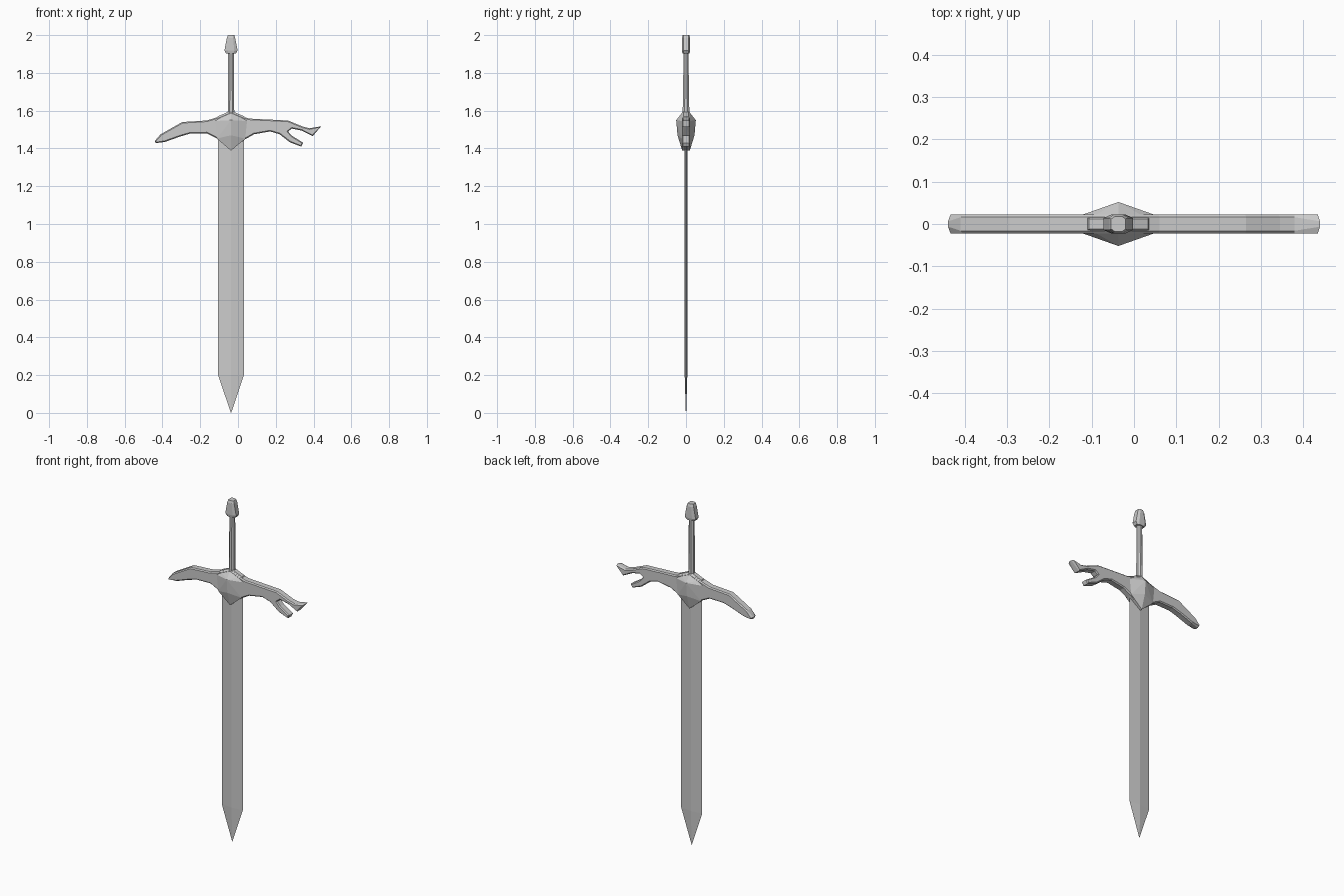
import bpy, bmesh
from math import cos, sin, pi

if "Cube" in bpy.data.objects:
    bpy.data.objects.remove(bpy.data.objects["Cube"])

CX = -0.037  # sword axis


def finish(bm, name):
    bmesh.ops.recalc_face_normals(bm, faces=bm.faces)
    me = bpy.data.meshes.new(name)
    bm.to_mesh(me)
    bm.free()
    ob = bpy.data.objects.new(name, me)
    bpy.context.collection.objects.link(ob)
    return ob


def loft(name, section, levels):
    """Stack a unit section (x, y) through levels of (z, x scale, y scale)."""
    bm = bmesh.new()
    rings = [[bm.verts.new((CX + x * sx, y * sy, z)) for x, y in section]
             for z, sx, sy in levels]
    n = len(section)
    for a, b in zip(rings, rings[1:]):
        for i in range(n):
            j = (i + 1) % n
            bm.faces.new((a[i], a[j], b[j], b[i]))
    bm.faces.new(rings[0])
    bm.faces.new(rings[-1])
    return finish(bm, name)


# Blade: thin diamond section with a pointed tip
diamond = [(1, 0), (0, 1), (-1, 0), (0, -1)]
loft("blade", diamond, [(0, .001, .001), (.2, .068, .007), (1.5, .068, .007)])

# Grip: octagonal, slightly deeper towards the guard
octagon = [(cos(pi / 8 + i * pi / 4) / cos(pi / 8), sin(pi / 8 + i * pi / 4) / cos(pi / 8))
           for i in range(8)]
loft("grip", octagon, [(1.56, .018, .019), (1.66, .016, .016), (1.93, .015, .013)])

# Pommel: faceted block tapering upwards
block = [(1, .65), (.5, 1), (-.5, 1), (-1, .65), (-1, -.65), (-.5, -1), (.5, -1), (1, -.65)]
loft("pommel", block, [(1.903, .026, .019), (1.918, .035, .022),
                       (1.985, .022, .022), (2.0, .017, .018)])

# Guard: drooping left arm and forked right arm, chamfered outline
outline = [
    (-.44, 1.44), (-.41, 1.475), (-.295, 1.54), (-.165, 1.548), (-.105, 1.567),
    (-.037, 1.595), (.03, 1.567), (.06, 1.558), (.265, 1.548), (.345, 1.515),
    (.38, 1.507), (.44, 1.517), (.395, 1.465), (.335, 1.495), (.285, 1.505),
    (.265, 1.49), (.285, 1.468), (.345, 1.43), (.335, 1.41), (.275, 1.432),
    (.22, 1.475), (.17, 1.49), (.085, 1.475), (.037, 1.448), (-.037, 1.395),
    (-.11, 1.452), (-.165, 1.48), (-.255, 1.478), (-.307, 1.463),
    (-.385, 1.435), (-.435, 1.428)]
bm = bmesh.new()
sides = [[bm.verts.new((x, y * (.4 if abs(x) > .43 else 1), z)) for x, z in outline]
         for y in (-.016, .016)]
caps = [bm.faces.new(s) for s in sides]
for i in range(len(outline)):
    j = (i + 1) % len(outline)
    bm.faces.new((sides[0][i], sides[0][j], sides[1][j], sides[1][i]))
bmesh.ops.recalc_face_normals(bm, faces=bm.faces)
bmesh.ops.inset_region(bm, faces=caps, thickness=.006, depth=0)
for f in caps:
    for v in f.verts:
        v.co.y = .022 if v.co.y > 0 else -.022
bmesh.ops.triangulate(bm, faces=caps)
finish(bm, "guard_arms")

# Guard centre: gem-like boss swelling front and back
bm = bmesh.new()
for s in (-1, 1):
    pts = [(0, .012, 1.6), (0, .052, 1.55), (0, .045, 1.47), (0, .02, 1.388)]
    for m in (-1, 1):
        pts += [(m * .085, .022, 1.545), (m * .075, .022, 1.452), (m * .07, .012, 1.57)]
    for x, y, z in pts:
        bm.verts.new((CX + x, s * y, z))
bmesh.ops.convex_hull(bm, input=bm.verts)
finish(bm, "guard_boss")
